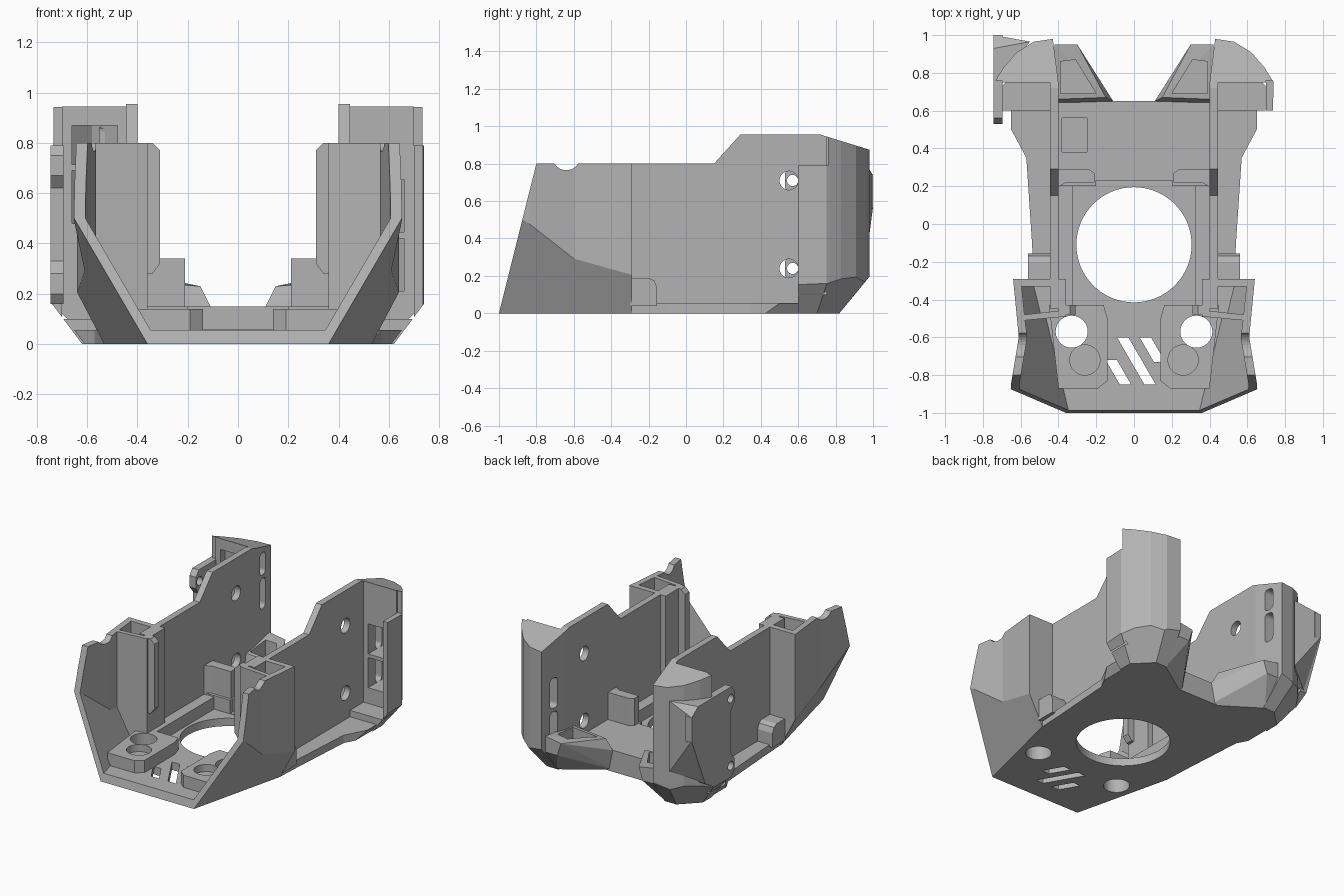
import bpy, bmesh, math
from mathutils import Vector

if "Cube" in bpy.data.objects:
    bpy.data.objects.remove(bpy.data.objects["Cube"])

grey = bpy.data.materials.new("plain grey")
grey.use_nodes = True
grey.diffuse_color = (0.45, 0.45, 0.45, 1)
grey.node_tree.nodes["Principled BSDF"].inputs["Base Color"].default_value = (0.45, 0.45, 0.45, 1)


def finish(bm, name, side):
    """Turn a bmesh into an object, mirrored when side is -1."""
    for v in bm.verts:
        v.co.x *= side
    bm.normal_update()
    bmesh.ops.recalc_face_normals(bm, faces=bm.faces)
    mesh = bpy.data.meshes.new(name)
    bm.to_mesh(mesh)
    bm.free()
    mesh.materials.append(grey)
    ob = bpy.data.objects.new(name, mesh)
    bpy.context.collection.objects.link(ob)
    return ob


PLACE = {"z": lambda a, b, h: (a, b, h), "x": lambda a, b, h: (h, a, b), "y": lambda a, b, h: (a, h, b)}


def prism(name, pts, lo, hi, side=1, axis="z", planes=()):
    """Extrude a flat outline, then slice off everything beyond each plane."""
    bm = bmesh.new()
    place = PLACE[axis]
    face = bm.faces.new([bm.verts.new(place(a, b, lo)) for a, b in pts])
    ext = bmesh.ops.extrude_face_region(bm, geom=[face])
    move = Vector(place(0, 0, hi - lo))
    for v in ext["geom"]:
        if isinstance(v, bmesh.types.BMVert):
            v.co += move
    for co, no in planes:
        geom = bm.verts[:] + bm.edges[:] + bm.faces[:]
        bmesh.ops.bisect_plane(bm, geom=geom, plane_co=co, plane_no=no, clear_outer=True)
        bmesh.ops.holes_fill(bm, edges=[e for e in bm.edges if e.is_boundary], sides=0)
    return finish(bm, name, side)


def box(name, x, y, z, side=1):
    return prism(name, [(x[0], y[0]), (x[1], y[0]), (x[1], y[1]), (x[0], y[1])], *z, side)


def disc(a, b, r, n=32):
    return [(a + r * math.cos(i * math.tau / n), b + r * math.sin(i * math.tau / n)) for i in range(n)]


def rounded(a0, a1, b0, b1, r):
    """Outline of a rectangle with rounded corners."""
    out = []
    for i, (a, b) in enumerate([(a1 - r, b1 - r), (a0 + r, b1 - r), (a0 + r, b0 + r), (a1 - r, b0 + r)]):
        for k in range(5):
            t = (i + k / 4) * math.pi / 2
            out.append((a + r * math.cos(t), b + r * math.sin(t)))
    return out


def hull(name, points, side):
    bm = bmesh.new()
    for p in points:
        bm.verts.new(p)
    bmesh.ops.convex_hull(bm, input=bm.verts)
    return finish(bm, name, side)


def cut(ob, *cutters):
    for c in cutters:
        mod = ob.modifiers.new("cut", "BOOLEAN")
        mod.operation, mod.object, mod.solver = "DIFFERENCE", c, "EXACT"
    dg = bpy.context.evaluated_depsgraph_get()
    dg.update()
    mesh = bpy.data.meshes.new_from_object(ob.evaluated_get(dg))
    ob.modifiers.clear()
    ob.data = mesh
    for c in cutters:
        bpy.data.objects.remove(c)


def mirrored(half):
    return half + [(-x, y) for x, y in reversed(half)]


FRONT = ((0, -1, 0), (0, -1, 0.25))


def main_hole():
    return prism("c", disc(0, -0.11, 0.305, 64), -1, 1)


def lamp_hole(side):
    return prism("c", disc(0.33, -0.57, 0.085), -1, 1, side)


# floor with lamp holes and slanted vents, its rear sides bevelled below
base = prism("floor", mirrored([(0.36, -1), (0.53, -0.3), (0.54, -0.1), (0.57, 0.35), (0.65, 0.5),
                                (0.65, 0.62), (0.12, 0.65)]), 0, 0.055,
             planes=[FRONT, ((0.61, 0, 0), (0.06, 0, -0.045)), ((-0.61, 0, 0), (-0.06, 0, -0.045))])
vents = [prism("c", [(x, y), (x + 0.06, y), (x + 0.06 + w, y - h), (x + w, y - h)], -1, 1)
         for x, y, w, h in [(-0.09, -0.6, 0.145, 0.25), (0.03, -0.6, 0.075, 0.13), (-0.15, -0.72, 0.075, 0.13)]]
cut(base, main_hole(), *vents, lamp_hole(1), lamp_hole(-1))

# raised rear deck
deck = prism("rear_deck", [(-0.41, 0.2), (0.41, 0.2), (0.41, 0.65), (-0.41, 0.65)], 0.02, 0.15)
cut(deck, main_hole(), box("c", (-0.38, -0.25), (0.38, 0.56), (0.08, 1)),
    box("c", (-0.2, 0.2), (0.1, 0.23), (0.06, 1)))

for s, tag in ((1, "left"), (-1, "right")):
    # lamp platform beside the vents
    platform = prism(tag + "_lamp_platform", [(0.19, -0.87), (0.4, -0.87), (0.45, -0.43), (0.16, -0.43),
                                              (0.14, -0.5), (0.14, -0.83)], 0.04, 0.14, s)
    cut(platform, lamp_hole(s), prism("c", disc(0.26, -0.72, 0.08), 0.09, 1, s))

    # inner floor rail
    rail = box(tag + "_floor_rail", (0.325, 0.42), (-0.43, 0.2), (0.03, 0.14), s)
    cut(rail, lamp_hole(s))

    # flared front cheek, a shell with a storage pocket at its rear
    low = Vector((0.35, -0.085, -0.183))
    corner = Vector((0.36, -1, 0))
    inner = (corner - Vector((0.045, 0, 0)), low)
    cheek = prism(tag + "_front_cheek", [(0.25, -1.02), (0.665, -1.02), (0.65, -0.84), (0.61, -0.6),
                                         (0.64, -0.29), (0.25, -0.29)], 0, 0.8, s, planes=[(corner, low), FRONT])
    hollow = prism("c", [(0, -1.1), (0.625, -1.1), (0.605, -0.84), (0.565, -0.6), (0.577, -0.51), (0.36, -0.49),
                         (0.36, -0.2), (0, -0.2)], 0.055, 1, s, planes=[inner])
    pocket = prism("c", [(0.4, -0.46), (0.58, -0.48), (0.595, -0.33), (0.4, -0.33)], 0.1, 1, s, planes=[inner])
    notch = prism("c", disc(-0.64, 0.84, 0.075), 0.5, 1, s, "x")
    cut(cheek, hollow, pocket, notch, main_hole(), lamp_hole(s))

    # guide rib inside the cheek
    prism(tag + "_guide_rib", [(0.38, 0.28), (0.34, 0.28), (0.31, 0.32), (0.31, 0.77), (0.34, 0.8), (0.38, 0.8)],
          -0.48, -0.43, s, "y")

    # thin side wall with two screw holes
    wall = prism(tag + "_side_wall", [(-0.45, 0.02), (-0.45, 0.8), (0.15, 0.8), (0.29, 0.955), (0.72, 0.955),
                                      (0.75, 0.945), (0.75, 0.02)], 0.4, 0.445, s, "x")
    cut(wall, *[prism("c", disc(0.55, z, 0.05), 0, 1, s, "x") for z in (0.24, 0.71)])

    # rear wing with faceted outside, chamfered underside, pocket and two slots
    wing = prism(tag + "_rear_wing", [(0.4, 0.6), (0.735, 0.6), (0.74, 0.75), (0.69, 0.83), (0.62, 0.91),
                                      (0.53, 0.965), (0.43, 0.98), (0.4, 0.75)], 0, 0.955, s,
                 planes=[((0.62, 0.6, 0), (0.16, 0, -0.12)), ((0.5, 0.82, 0), (0, 0.17, -0.14)),
                         ((0.6, 0.72, 0), (0.12, 0.12, -0.13)), ((0.4, 0.72, 0.955), (0, 0.08, 0.26))])
    bottom = 0.21 if s > 0 else 0.48
    slots = [(bottom, bottom + 0.21), (bottom + 0.235, bottom + 0.445)]
    corner_cut = box("c", (0.445, 0.7), (0.5, 0.75), (0.1, 1), s)
    top_cut = box("c", (0.7, 1), (0.5, 0.76), (0.79, 1), s)
    recesses = [prism("c", [(0.48, 0.7), (0.66, 0.7), (0.66, 0.8), (0.58, 0.88), (0.48, 0.92)],
                      a, min(b, 0.87), s) for a, b in slots]
    cut(wing, corner_cut, top_cut, *recesses,
        *[prism("c", rounded(0.83, 0.9, a, min(b, 0.87), 0.025), 0.3, 0.55, s, "x") for a, b in slots])

    # angled rear lug with a sunken window
    lug = hull(tag + "_rear_lug", [(0.12, 0.62, 0), (0.42, 0.62, 0), (0.42, 0.82, 0), (0.11, 0.65, 0.15),
                                   (0.15, 0.67, 0.23), (0.3, 0.95, 0.26), (0.42, 0.95, 0.28), (0.42, 0.66, 0.25),
                                   (0.33, 0.95, 0.17), (0.42, 0.95, 0.17)], s)
    cut(lug, prism("c", [(0.2, 0.69), (0.39, 0.69), (0.39, 0.86), (0.31, 0.87)], 0.13, 1, s))

    # wall bracket and outer clip
    prism(tag + "_wall_bracket", [(0.41, 0.19), (0.36, 0.22), (0.21, 0.22), (0.21, 0.27), (0.24, 0.29),
                                  (0.41, 0.29)], 0.1, 0.34, s)
    prism(tag + "_ledge_clip", [(-0.3, 0.04), (-0.3, 0.19), (-0.2, 0.19), (-0.17, 0.175), (-0.155, 0.14),
                                (-0.155, 0.04)], 0.44, 0.56, s, "x")

# outer mounting plate on one side only
plate = prism("mounting_plate", [(0.56, 0.16), (0.53, 0.2), (0.53, 0.28), (0.57, 0.33), (0.57, 0.62), (0.53, 0.67),
                                 (0.53, 0.75), (0.56, 0.79), (0.93, 0.79), (1.0, 0.74), (1.0, 0.57), (0.85, 0.22),
                                 (0.75, 0.16)], 0.695, 0.745, -1, "x")
cut(plate, *[prism("c", disc(0.57, z, 0.03), 0, 1, -1, "x") for z in (0.24, 0.71)])
hull("plate_gusset", [(0.74, 1, 0.57), (0.74, 1, 0.74), (0.74, 0.93, 0.79), (0.74, 0.84, 0.22), (0.55, 0.965, 0.79),
                      (0.55, 0.965, 0.3), (0.69, 0.8, 0.79), (0.69, 0.8, 0.24)], -1)
